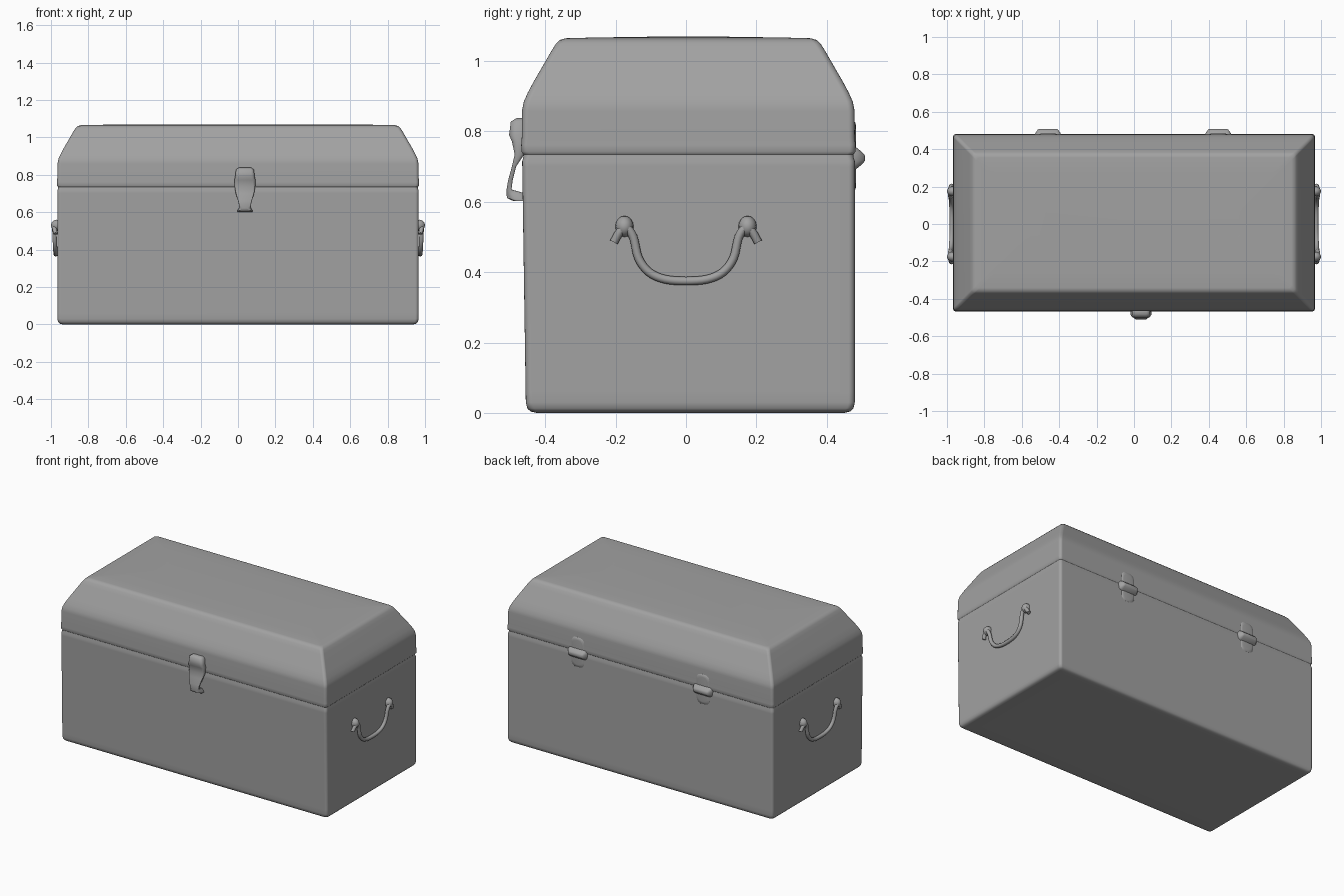
import bpy, bmesh, math
from mathutils import Vector

cube = bpy.data.objects.get("Cube")
if cube:
    bpy.data.objects.remove(cube, do_unlink=True)

GREY = (0.36, 0.36, 0.36, 1)
metal = bpy.data.materials.new("plain_grey")
metal.use_nodes = True
metal.diffuse_color = GREY
metal.node_tree.nodes["Principled BSDF"].inputs["Base Color"].default_value = GREY


def finish(name, bm, weighted=False, angle=50):
    bmesh.ops.recalc_face_normals(bm, faces=bm.faces)
    mesh = bpy.data.meshes.new(name)
    bm.to_mesh(mesh)
    bm.free()
    mesh.materials.append(metal)
    obj = bpy.data.objects.new(name, mesh)
    bpy.context.collection.objects.link(obj)
    bpy.ops.object.select_all(action='DESELECT')
    obj.select_set(True)
    bpy.context.view_layer.objects.active = obj
    bpy.ops.object.shade_smooth_by_angle(angle=math.radians(angle))
    if weighted:
        mod = obj.modifiers.new("flat_panels", 'WEIGHTED_NORMAL')
        mod.keep_sharp = True
    return obj


def loft(bm, rings, cap_start=True, cap_end=True):
    """Skin a list of closed rings that have equal point counts."""
    rows = [[bm.verts.new(p) for p in ring] for ring in rings]
    n = len(rows[0])
    for a, b in zip(rows, rows[1:]):
        for i in range(n):
            j = (i + 1) % n
            bm.faces.new((a[i], a[j], b[j], b[i]))
    if cap_start:
        bm.faces.new(rows[0][::-1])
    if cap_end:
        bm.faces.new(rows[-1])


def rounded_rect(cx, cy, hx, hy, r, steps=4):
    """Points of a rectangle with rounded corners, in two dimensions."""
    pts = []
    for k, (sx, sy) in enumerate(((1, 1), (-1, 1), (-1, -1), (1, -1))):
        for s in range(steps + 1):
            a = math.pi / 2 * (k + s / steps)
            pts.append((cx + sx * (hx - r) + r * math.cos(a),
                        cy + sy * (hy - r) + r * math.sin(a)))
    return pts


def trunk_ring(z, inset):
    # the front wall leans out very slightly towards the lid
    front = -0.455 - 0.012 * min(z / 0.8, 1) + inset
    back = 0.48 - inset
    return [(x, y, z) for x, y in rounded_rect(
        0, (front + back) / 2, 0.966 - inset, (back - front) / 2, 0.018)]


# Trunk body and hipped lid, meeting at a shallow seam
body_rows = [(0, 0.1), (0, 0.03), (0.004, 0.013), (0.013, 0.004), (0.03, 0),
             (0.06, 0), (0.70, 0), (0.715, 0), (0.728, 0.004), (0.735, 0.004)]
lid_rows = [(0.735, 0.004), (0.743, -0.002), (0.762, -0.002), (0.785, 0),
            (0.86, 0.001), (0.885, 0.006), (0.91, 0.017), (0.94, 0.033),
            (1.03, 0.085), (1.049, 0.097), (1.06, 0.108), (1.065, 0.125),
            (1.067, 0.2), (1.07, 0.4)]
bm = bmesh.new()
loft(bm, [trunk_ring(*row) for row in body_rows], cap_end=False)
finish("trunk_body", bm, weighted=True)
bm = bmesh.new()
loft(bm, [trunk_ring(*row) for row in lid_rows], cap_start=False)
finish("trunk_lid", bm, weighted=True)


# Front latch: domed head, waisted strap standing clear of the wall, foot
def latch_ring(z, half_width, y_out, y_in):
    depth = (y_in - y_out) / 2
    return [(x, y, z) for x, y in rounded_rect(
        0.037, (y_in + y_out) / 2, half_width, depth, depth * 0.7, 3)]


latch_rows = [(0.838, 0.034, -0.482, -0.45), (0.828, 0.048, -0.498, -0.45),
              (0.79, 0.052, -0.503, -0.45), (0.772, 0.057, -0.495, -0.45),
              (0.735, 0.055, -0.487, -0.46), (0.70, 0.049, -0.495, -0.483),
              (0.66, 0.037, -0.506, -0.493), (0.635, 0.031, -0.510, -0.496),
              (0.622, 0.032, -0.511, -0.45), (0.61, 0.040, -0.508, -0.45),
              (0.602, 0.040, -0.490, -0.45)]
bm = bmesh.new()
loft(bm, [latch_ring(*row) for row in latch_rows])
finish("front_latch", bm, angle=60)


# Rear hinges: a rounded knuckle on each, over thin leaves
def hinge(name, cx):
    bm = bmesh.new()
    rows = [(0.47, 0.070, 0.036), (0.485, 0.068, 0.030),
            (0.496, 0.060, 0.021), (0.505, 0.054, 0.013), (0.509, 0.045, 0.006)]
    loft(bm, [[(x, y, z) for x, z in rounded_rect(cx, 0.724, hx, hz, hz * 0.7, 3)]
              for y, hx, hz in rows])
    leaf = [(0.475, 0.05, 0.10), (0.482, 0.045, 0.095), (0.484, 0.035, 0.08)]
    loft(bm, [[(x, y, z) for x, z in rounded_rect(cx, 0.73, hx, hz, 0.03, 3)]
              for y, hx, hz in leaf])
    finish(name, bm, angle=60)


hinge("left_hinge", 0.45)
hinge("right_hinge", -0.46)


# Drooping side handles: a swept bail with hooked ends and domed mounts
half_path = [(0.375, 0, 0.974), (0.380, 0.06, 0.975), (0.400, 0.105, 0.977),
             (0.440, 0.135, 0.979), (0.500, 0.150, 0.982), (0.527, 0.170, 0.984),
             (0.515, 0.188, 0.982), (0.485, 0.205, 0.976)]


def smooth_path(points, steps=4):
    out = []
    for i in range(len(points) - 1):
        p0, p1 = points[max(i - 1, 0)], points[i]
        p2, p3 = points[i + 1], points[min(i + 2, len(points) - 1)]
        for s in range(steps):
            t = s / steps
            out.append(p1 + (p2 - p0) * t / 2
                       + (p0 * 2 - p1 * 5 + p2 * 4 - p3) * t * t / 2
                       + (p1 * 3 - p0 - p2 * 3 + p3) * t ** 3 / 2)
    return out + [points[-1]]


def handle(name, side):
    right = [Vector((side * x, y, z)) for z, y, x in half_path]
    left = [Vector((p.x, -p.y, p.z)) for p in right[:0:-1]]
    path = smooth_path(left + right)
    outward = Vector((side, 0, 0))
    rings = []
    for i, p in enumerate(path):
        tangent = path[min(i + 1, len(path) - 1)] - path[max(i - 1, 0)]
        across = tangent.cross(outward).normalized()
        rings.append([p + 0.012 * (across * math.cos(a) + outward * math.sin(a))
                      for a in (k * math.tau / 10 for k in range(10))])
    bm = bmesh.new()
    loft(bm, rings)
    for sy in (-1, 1):
        dome = bmesh.ops.create_uvsphere(bm, u_segments=16, v_segments=8, radius=1)
        for v in dome["verts"]:
            v.co = Vector((side * 0.968 + v.co.x * 0.032,
                           sy * 0.175 + v.co.y * 0.026, 0.530 + v.co.z * 0.030))
    finish(name, bm, angle=60)


handle("left_handle", 1)
handle("right_handle", -1)
